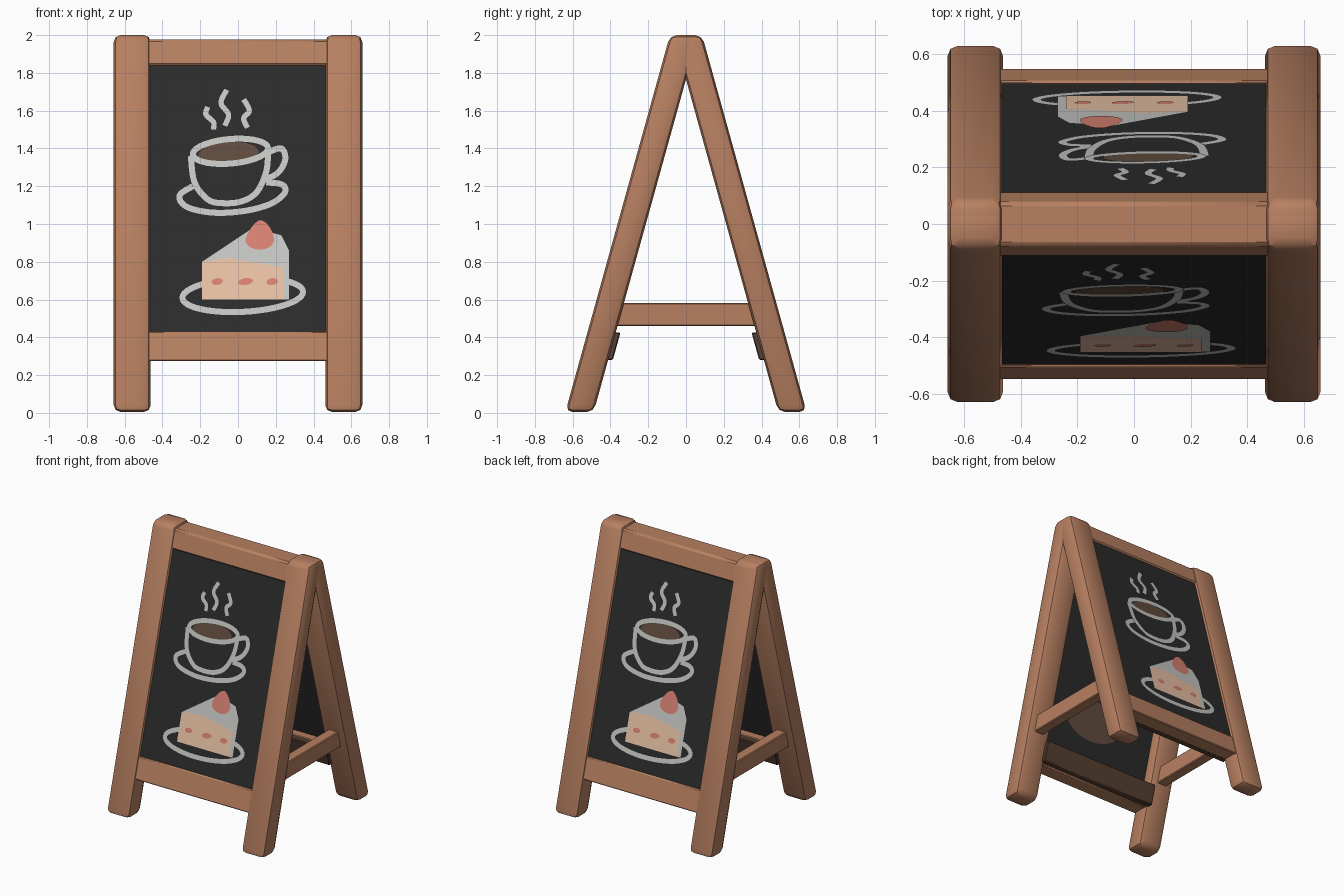
import bpy, bmesh, math
from mathutils import Matrix, Vector

if "Cube" in bpy.data.objects:
    bpy.data.objects.remove(bpy.data.objects["Cube"], do_unlink=True)

SLOPE = 0.2775   # how far a panel leans back per unit of height
FOOT_Y = -0.565  # leg centre line at the ground
FACE = 0.05      # outer face of the board, measured from the leg centre line


def material(name, r, g, b):
    m = bpy.data.materials.new(name)
    m.use_nodes = True
    m.diffuse_color = (r, g, b, 1)
    m.node_tree.nodes["Principled BSDF"].inputs["Base Color"].default_value = (r, g, b, 1)
    return m


WOOD = material("warm wood", 0.475, 0.215, 0.12)
DARK_WOOD = material("dark wood", 0.095, 0.052, 0.032)
SLATE = material("slate black", 0.024, 0.024, 0.024)
CHALK = material("chalk white", 0.56, 0.56, 0.545)
COFFEE = material("coffee brown", 0.12, 0.072, 0.048)
SPONGE = material("sponge peach", 0.80, 0.53, 0.37)
BERRY = material("berry red", 0.68, 0.22, 0.17)


def add_object(name, bm, mat, turn):
    """Panel parts lean back and turn to their side; others stay upright."""
    if turn is not None:
        for v in bm.verts:
            v.co.y += FOOT_Y + SLOPE * v.co.z
        bm.transform(Matrix.Rotation(turn, 4, 'Z'))
    mesh = bpy.data.meshes.new(name)
    bm.to_mesh(mesh)
    bm.free()
    mesh.materials.append(mat)
    obj = bpy.data.objects.new(name, mesh)
    bpy.context.collection.objects.link(obj)
    return obj


def beam(name, low, high, mat, turn=None, bevel=0, segments=1):
    """Box between two corners with rounded edges."""
    low, high = Vector(low), Vector(high)
    bm = bmesh.new()
    bmesh.ops.create_cube(bm, size=1)
    bmesh.ops.scale(bm, vec=high - low, verts=bm.verts)
    bmesh.ops.translate(bm, vec=(low + high) / 2, verts=bm.verts)
    if bevel:
        bmesh.ops.bevel(bm, geom=bm.edges[:], offset=bevel, segments=segments,
                        profile=0.5, affect='EDGES')
    obj = add_object(name, bm, mat, turn)
    bpy.ops.object.select_all(action='DESELECT')
    obj.select_set(True)
    bpy.context.view_layer.objects.active = obj
    bpy.ops.object.shade_smooth_by_angle(angle=math.radians(35))


def ellipse(cx, cz, rx, rz, tilt=0, count=36):
    t = math.radians(tilt)
    pts = []
    for i in range(count):
        a = math.tau * i / count
        u, w = rx * math.cos(a), rz * math.sin(a)
        pts.append((cx + u * math.cos(t) - w * math.sin(t),
                    cz + u * math.sin(t) + w * math.cos(t)))
    return pts


def smooth(points, closed=False, steps=6):
    """Catmull-Rom curve through the points."""
    p = [Vector(q) for q in points]
    n = len(p)
    pick = (lambda i: p[i % n]) if closed else (lambda i: p[min(max(i, 0), n - 1)])
    out = []
    for i in range(n if closed else n - 1):
        a, b, c, d = (pick(i + k) for k in (-1, 0, 1, 2))
        for s in range(steps):
            t = s / steps
            out.append((2 * b + (c - a) * t + (2 * a - 5 * b + 4 * c - d) * t * t
                        + (3 * b - a - 3 * c + d) * t ** 3) / 2)
    if not closed:
        out.append(p[-1])
    return out


def painted(name, faces, mat, turn, depth, outward=True):
    """Flat faces on the board, drawn in hundredths of a unit."""
    bm = bmesh.new()
    for face in faces:
        f = bm.faces.new([bm.verts.new((x / 100, -depth, z / 100)) for x, z in face])
        f.normal_update()
        if (f.normal.y < 0) != outward:
            f.normal_flip()
    bmesh.ops.remove_doubles(bm, verts=bm.verts, dist=0.00001)
    add_object(name, bm, mat, turn)


def fill(name, points, mat, turn, layer):
    painted(name, [points], mat, turn, FACE + 0.0015 * layer)


def stroke(name, points, turn, layer, closed=False, width=3.2):
    p = [Vector(q) for q in points]
    n = len(p)
    left, right = [], []
    for i in range(n):
        a = p[(i - 1) % n] if closed else p[max(i - 1, 0)]
        b = p[(i + 1) % n] if closed else p[min(i + 1, n - 1)]
        d = (b - a).normalized() * width / 2
        side = Vector((-d.y, d.x))
        left.append(p[i] + side)
        right.append(p[i] - side)
    quads = [(left[i], right[i], right[(i + 1) % n], left[(i + 1) % n])
             for i in range(n if closed else n - 1)]
    painted(name, quads, CHALK, turn, FACE + 0.0015 * layer)


def draw_cup(side, turn):
    stroke(side + "_saucer", smooth([(-24, 120), (-31, 115), (-27, 109), (-13, 106), (4, 107),
                                     (18, 111), (25, 117), (23, 121), (15, 122)]), turn, 1)
    fill(side + "_coffee", ellipse(-5, 137, 16, 6.5, 4), COFFEE, turn, 2)
    stroke(side + "_cup_rim", ellipse(-4, 138.5, 20, 6.5, 5), turn, 3, closed=True)
    stroke(side + "_cup_body", smooth([(-25, 136), (-23, 122), (-16, 113), (-8, 111), (2, 112),
                                       (10, 117), (15, 128), (16, 140)]), turn, 2)
    stroke(side + "_cup_handle", smooth([(16, 138), (23, 140), (25, 134), (21, 127), (13, 123)]),
           turn, 1)
    for i, pts in enumerate([[(-16, 162), (-17, 158), (-13, 154), (-13, 150)],
                             [(-6, 171), (-9, 164), (-5, 158), (-7, 152)],
                             [(3, 166), (6, 160), (3, 156), (5, 151)]]):
        stroke(f"{side}_steam_{i}", smooth(pts), turn, 1, width=2.8)


def draw_cake(side, turn):
    stroke(side + "_plate", ellipse(2.5, 62.5, 32, 9, 3, 48), turn, 1, closed=True)
    fill(side + "_cream", [(-19, 60), (27, 60), (27, 86), (23, 94), (8, 98), (-19, 80)],
         CHALK, turn, 2)
    fill(side + "_sponge", [(-19, 60), (24, 60), (24, 77), (-4, 82), (-19, 80)], SPONGE, turn, 3)
    fill(side + "_strawberry", smooth([(12, 102), (17, 98), (19, 91), (15, 87), (8, 87),
                                       (4, 91), (7, 98)], closed=True), BERRY, turn, 4)
    for i, (x, w) in enumerate([(-11, 3), (4, 4), (18, 3)]):
        fill(f"{side}_berry_slice_{i}", ellipse(x, 69.5, w, 1.8, 8, 16), BERRY, turn, 4)


# Two identical leaning panels, back to back
for side, turn in (("front", 0), ("back", math.pi)):
    # Frame
    for name, x in (("right", -0.56), ("left", 0.56)):
        beam(f"{side}_{name}_leg", (x - 0.098, -0.075, 0.005), (x + 0.098, 0.075, 2.0),
             WOOD, turn, 0.036, 2)
    beam(side + "_top_rail", (-0.49, -0.06, 1.838), (0.49, 0.055, 1.978), WOOD, turn, 0.012)
    beam(side + "_bottom_rail", (-0.49, -0.06, 0.275), (0.49, 0.055, 0.432), WOOD, turn, 0.006)
    beam(side + "_inner_batten", (-0.49, 0.05, 0.28), (0.49, 0.1, 0.425), DARK_WOOD, turn, 0.006)
    # Board and chalk drawings
    beam(side + "_board", (-0.48, -FACE, 0.41), (0.48, -0.01, 1.86), SLATE, turn)
    draw_cup(side, turn)
    draw_cake(side, turn)
    painted(side + "_inner_stain", [ellipse(6, 74, 24, 14)], COFFEE, turn, 0.008, outward=False)

# Spreader bars between the legs
for name, x in (("right", -0.56), ("left", 0.56)):
    beam(name + "_spreader", (x - 0.04, -0.4, 0.46), (x + 0.04, 0.4, 0.583), WOOD, bevel=0.006)
